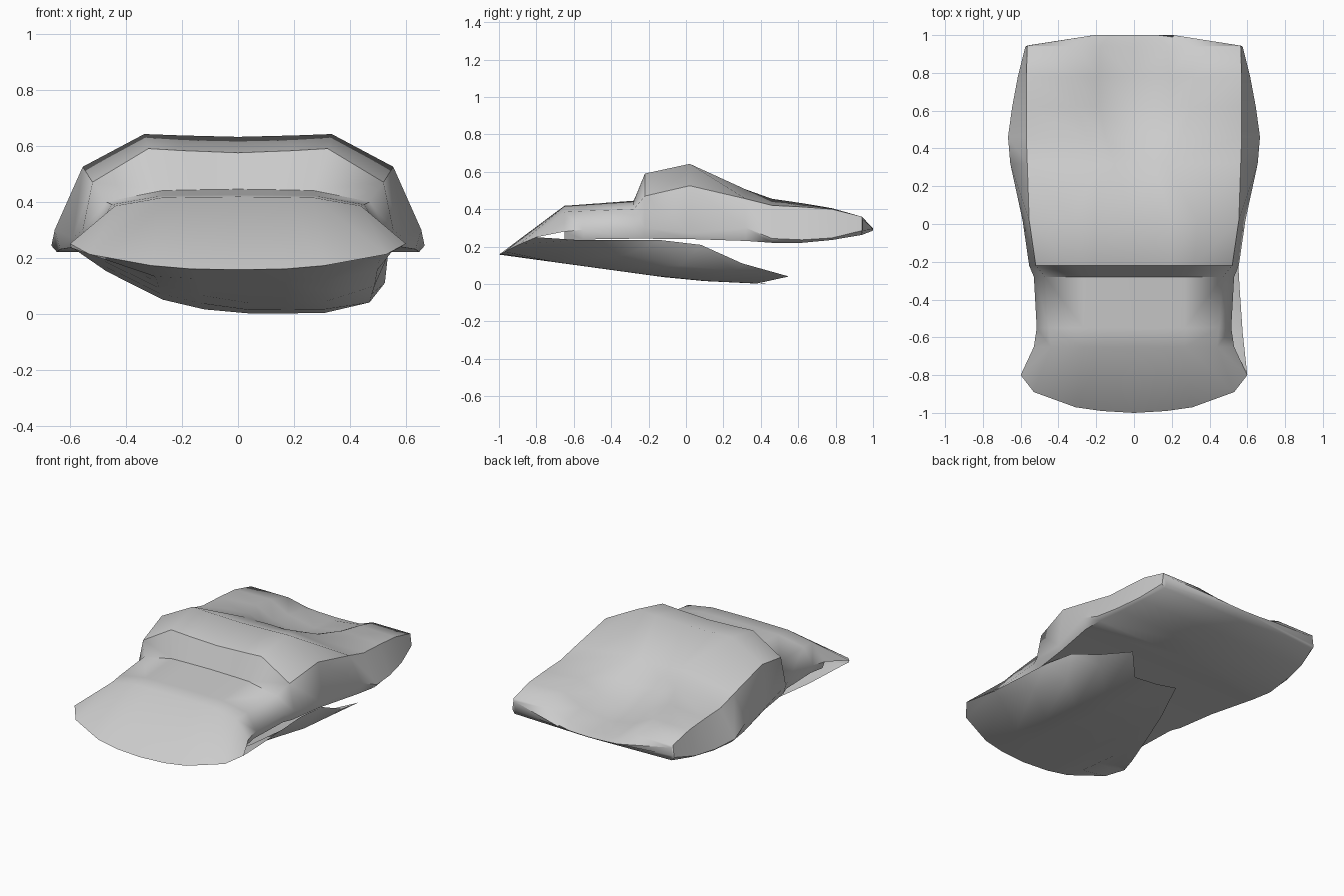
import bpy, math

if "Cube" in bpy.data.objects:
    bpy.data.objects.remove(bpy.data.objects["Cube"])


def make(name, verts, faces, angle):
    me = bpy.data.meshes.new(name)
    me.from_pydata(verts, [], faces)
    ob = bpy.data.objects.new(name, me)
    bpy.context.collection.objects.link(ob)
    bpy.ops.object.select_all(action='DESELECT')
    ob.select_set(True)
    bpy.context.view_layer.objects.active = ob
    # weld the centre line, then tidy the normals
    bpy.ops.object.mode_set(mode='EDIT')
    bpy.ops.mesh.select_all(action='SELECT')
    bpy.ops.mesh.remove_doubles(threshold=0.0005)
    bpy.ops.mesh.normals_make_consistent(inside=False)
    bpy.ops.object.mode_set(mode='OBJECT')
    bpy.ops.object.shade_smooth_by_angle(angle=math.radians(angle))
    return ob


def lerp(a, b, t):
    return a + (b - a) * t


# Torso cross-sections along y:
# y, centre z, ridge x, ridge z, shoulder x, shoulder z, outer x, outer z, back z
SECTIONS = [
    (-0.65, .418, .27, .415, .44, .385, .53, .28, .235),
    (-0.55, .425, .27, .422, .45, .39, .515, .29, .238),
    (-0.28, .445, .27, .44, .47, .40, .53, .30, .242),
    (-0.22, .575, .32, .59, .52, .47, .555, .30, .242),
    (0.02, .632, .335, .642, .555, .525, .59, .27, .240),
    (0.32, .50, .17, .505, .565, .455, .655, .30, .230),
    (0.46, .40, .25, .455, .57, .42, .667, .243, .220),
    (0.62, .335, .31, .432, .57, .412, .645, .236, .220),
    (0.78, .305, .315, .405, .57, .40, .615, .246, .235),
    (0.94, .295, .30, .36, .565, .36, .575, .285, .262),
    (1.0, .288, .21, .297, .56, .345, .565, .295, .285),
]
HEM = [(0, -1, .157), (.17, -.99, .16), (.31, -.97, .172), (.53, -.89, .212), (.60, -.80, .25)]


def section(y, zc, xr, zr, xs, zs, xo, zo, zb):
    # the middle of the top dips where the neck is open
    mid = lerp(zc, zr, .35 if y > .4 else .5)
    half = [(0, zc), (xr * .6, mid), (xr, zr), (xs, zs), (xo, zo), (xo * .97, zb), (0, zb)]
    out = []
    for i, (x, z) in enumerate(half):
        yy = y
        if y > .9:                       # shoulders slope away from the nape
            yy = min(y, .94 if i in (3, 4, 5) else y)
        if y > .99 and i in (3, 4, 5):
            yy = .945
        if i == 0 and abs(y - .32) < .01:
            yy = .33
        out.append((x, yy, z))
    return out


# Torso: mirrored loft from waist to neck, front panel drawn down to the hem
rows = [section(*s) for s in SECTIONS]
verts, faces = [], []
for sx in (1, -1):
    base = len(verts)
    n = 7
    for r in rows:
        verts += [(sx * x, y, z) for x, y, z in r]
    for j in range(len(rows) - 1):
        for i in range(n - 1):
            a = base + j * n + i
            faces.append((a, a + 1, a + n + 1, a + n))
    last = base + (len(rows) - 1) * n
    faces.append(tuple(last + i for i in range(n)))
    hem = len(verts)
    verts += [(sx * x, y, z) for x, y, z in HEM]
    for i in range(4):
        faces.append((base + i, base + i + 1, hem + i + 1, hem + i))
make("torso", verts, faces, 48)


# Torn back flap: columns run from the hem to a ragged end
def flap_z(x, y):
    z = lerp(.02, .157, -y) if y < 0 else lerp(.02, 0, min(y / .42, 1))
    return min(z + .25 * (abs(x) / .55) ** 10, .235)


starts = [(-x, y, z) for x, y, z in reversed(HEM)] + HEM[1:]
ENDS = [(-.59, -.78), (-.47, -.58), (-.27, -.22), (-.12, .10), (.05, .44),
        (.17, .40), (.31, .38), (.47, .55), (.525, .30)]
STEPS = 5
verts, faces = [], []
for (hx, hy, hz), (ex, ey) in zip(starts, ENDS):
    for k in range(STEPS + 1):
        t = k / STEPS
        x, y = lerp(hx, ex, t ** .7), lerp(hy, ey, t)
        z = hz if k == 0 else flap_z(x, y)
        if ex > .5 and k == STEPS:
            z = .11
        if abs(ex - .47) < .01 and k == STEPS:
            z = .04
        verts.append((x, y, z))
for c in range(8):
    for k in range(STEPS):
        a = c * (STEPS + 1) + k
        faces.append((a, a + 1, a + STEPS + 2, a + STEPS + 1))
make("torn_back_flap", verts, faces, 60)
